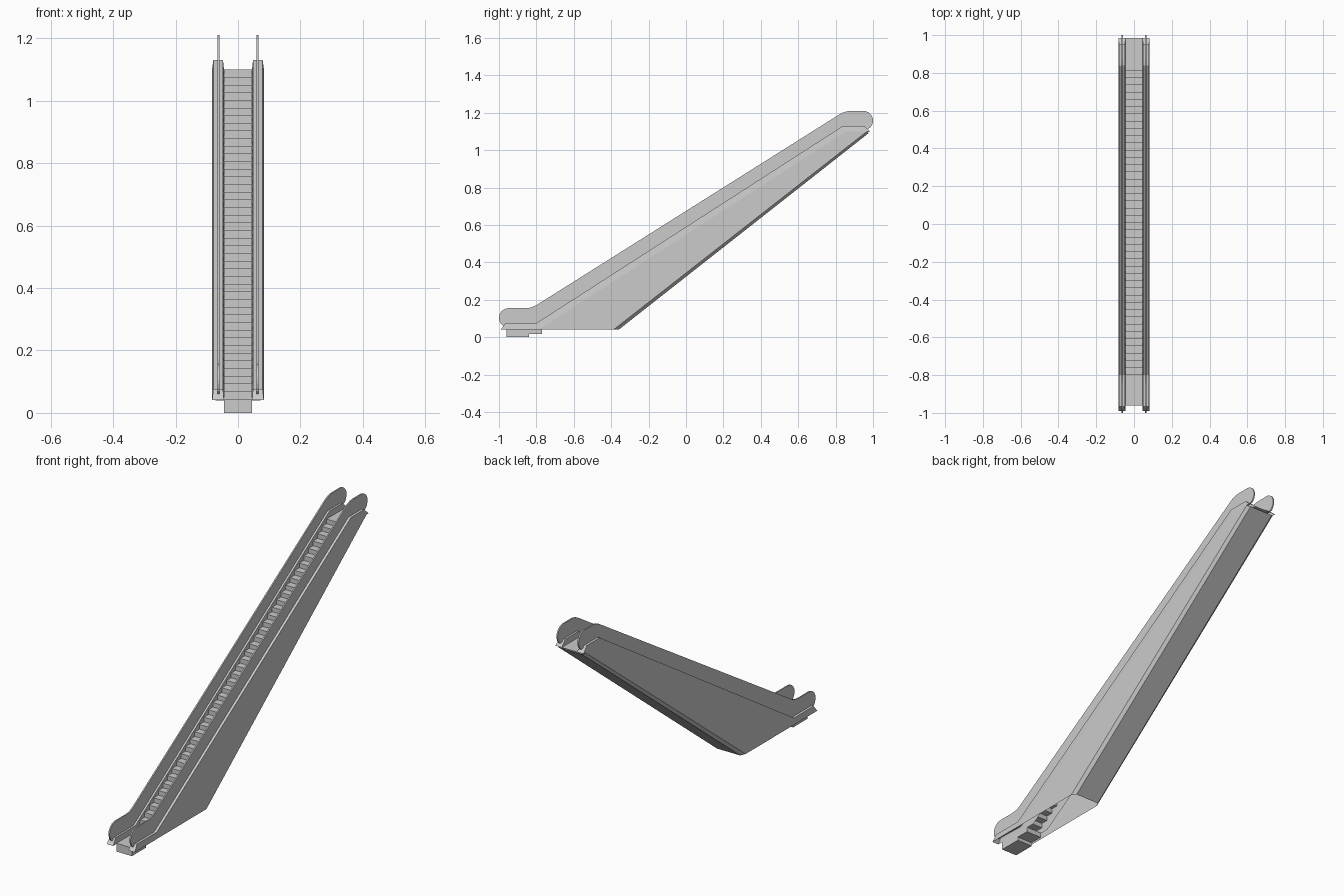
import bpy, bmesh, math

if "Cube" in bpy.data.objects:
    bpy.data.objects.remove(bpy.data.objects["Cube"])


def make(name, verts, faces):
    me = bpy.data.meshes.new(name)
    me.from_pydata(verts, [], faces)
    bm = bmesh.new()
    bm.from_mesh(me)
    bmesh.ops.remove_doubles(bm, verts=bm.verts, dist=1e-5)
    bmesh.ops.recalc_face_normals(bm, faces=bm.faces)
    bm.to_mesh(me)
    bm.free()
    ob = bpy.data.objects.new(name, me)
    bpy.context.collection.objects.link(ob)
    return ob


def loft(name, rails, caps=False):
    """Join (x, y, z) rails of equal length with quads."""
    n = len(rails[0])
    verts = [p for r in rails for p in r]
    faces = [(i * n + j, i * n + j + 1, (i + 1) * n + j + 1, (i + 1) * n + j)
             for i in range(len(rails) - 1) for j in range(n - 1)]
    if caps:
        faces += [tuple(i * n + e for i in range(4)) for e in (0, n - 1)]
    return make(name, verts, faces)


def at_x(x, path):
    return [(x, y, z) for y, z in path]


def box(name, x, y0, y1, z0, z1):
    v = [(a, b, c) for a in (-x, x) for b in (y0, y1) for c in (z0, z1)]
    return make(name, v, [(0, 1, 3, 2), (4, 6, 7, 5), (0, 4, 5, 1),
                          (2, 3, 7, 6), (0, 2, 6, 4), (1, 5, 7, 3)])


def arc(cy, cz, r, a0, a1, n):
    return [(cy + r * math.cos(math.radians(a0 + (a1 - a0) * i / n)),
             cz + r * math.sin(math.radians(a0 + (a1 - a0) * i / n))) for i in range(n + 1)]


# Long profiles in (y, z)
top = [(-.965, .075), (-.80, .075), (.84, 1.13), (.95, 1.13)]
low = [(-.99, .042), (-.785, .042), (.855, 1.10), (.985, 1.10)]
skirt = [(-.96, .041), (-.72, .041), (.88, 1.065), (.975, 1.098)]
under = [(-.385, .042), (.965, 1.098)]
pan = [(-.36, .040), (.978, 1.092)]

# Balustrade outline: rounded newels joined by the incline
rail = (arc(-.948, .103, .052, 235, 90, 10)
        + arc(-.86, .275, .12, 270, 302, 5)
        + arc(.885, 1.09, .12, 122, 90, 5)
        + arc(.948, 1.158, .052, 90, -55, 10)
        + [(.84, 1.11), (-.80, .055)])

for s, side in ((-1, "left"), (1, "right")):
    # Deck and inner skirt
    loft(side + "_deck", [at_x(s * .083, low), at_x(s * .079, top), at_x(s * .048, top),
                          at_x(s * .045, low), at_x(s * .045, skirt)], caps=True)
    # Outer cladding wall
    wall = at_x(s * .083, low + under[::-1])
    make(side + "_cladding", wall, [tuple(range(len(wall)))])
    # Balustrade panel
    n = len(rail)
    v = at_x(s * .0585, rail) + at_x(s * .0655, rail)
    make(side + "_balustrade", v, [tuple(range(n)), tuple(range(2 * n - 1, n - 1, -1))]
         + [(i, (i + 1) % n, n + (i + 1) % n, n + i) for i in range(n)])

# Underside pan with chamfered edges
loft("underside_pan", [at_x(-.083, under), at_x(-.068, pan), at_x(.068, pan), at_x(.083, under)])

# Steps between the two landings
count = 43
y0, z0, y1, z1 = -.80, .045, .85, 1.10
stairs = [(-.96, z0)]
for i in range(count):
    y = y0 + (y1 - y0) * i / count
    stairs += [(y, z0 + (z1 - z0) * i / count), (y, z0 + (z1 - z0) * (i + 1) / count)]
stairs.append((.985, z1))
loft("steps_and_landings", [at_x(-.045, stairs), at_x(.045, stairs)])

# Pit under the lower landing
box("lower_pit", .045, -.96, -.84, 0, .044)
box("lower_pit_step", .045, -.84, -.77, .018, .044)
